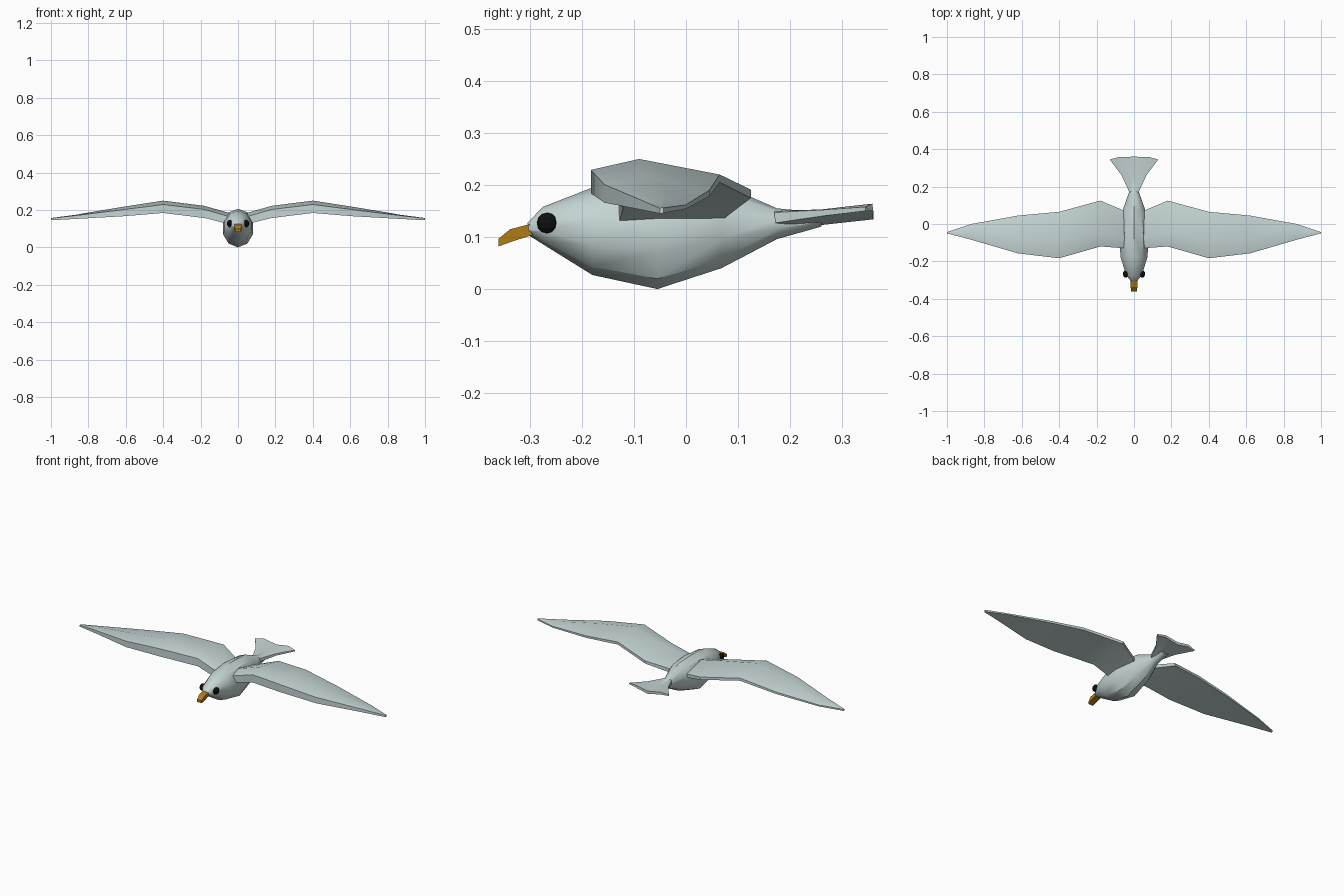
import bpy, bmesh, math

if "Cube" in bpy.data.objects:
    bpy.data.objects.remove(bpy.data.objects["Cube"])


def material(name, color):
    m = bpy.data.materials.new(name)
    m.diffuse_color = (*color, 1)
    m.use_nodes = True
    m.node_tree.nodes["Principled BSDF"].inputs["Base Color"].default_value = m.diffuse_color
    return m


feather = material("feather", (0.56, 0.66, 0.66))
horn = material("horn", (0.42, 0.2, 0.01))
black = material("black", (0.005, 0.005, 0.005))


def loft(name, rings, mat, mirror=False, smooth=None):
    """Skin equal-length closed rings and cap both ends."""
    bm = bmesh.new()
    vs = [[bm.verts.new(p) for p in ring] for ring in rings]
    n = len(rings[0])
    for a, b in zip(vs, vs[1:]):
        for i in range(n):
            j = (i + 1) % n
            bm.faces.new((a[i], a[j], b[j], b[i]))
    bm.faces.new(vs[0])
    bm.faces.new(vs[-1])
    bmesh.ops.remove_doubles(bm, verts=bm.verts, dist=0.0005)
    bmesh.ops.recalc_face_normals(bm, faces=bm.faces)
    return finish(name, bm, mat, mirror, smooth)


def finish(name, bm, mat, mirror=False, smooth=None):
    me = bpy.data.meshes.new(name)
    bm.to_mesh(me)
    bm.free()
    ob = bpy.data.objects.new(name, me)
    bpy.context.collection.objects.link(ob)
    me.materials.append(mat)
    if smooth:
        bpy.ops.object.select_all(action='DESELECT')
        bpy.context.view_layer.objects.active = ob
        ob.select_set(True)
        bpy.ops.object.shade_smooth_by_angle(angle=math.radians(smooth))
    if mirror:
        ob.modifiers.new("mirror", 'MIRROR').use_mirror_merge = False
    return ob


# Body: y, bottom z, top z, half width
sections = [(-0.305, 0.105, 0.127, 0.018), (-0.275, 0.086, 0.158, 0.043),
            (-0.18, 0.027, 0.195, 0.075), (-0.055, 0.0, 0.207, 0.085),
            (0.068, 0.04, 0.202, 0.066), (0.175, 0.096, 0.155, 0.026),
            (0.26, 0.12, 0.147, 0.025)]
SIDES = 10
body = []
for y, lo, hi, w in sections:
    ring = []
    for k in range(SIDES):
        a = math.tau * k / SIDES + math.pi / 2
        ring.append((w * math.cos(a), y, (lo + hi) / 2 + (hi - lo) / 2 * math.sin(a)))
    body.append(ring)
loft("body", body, feather, smooth=35)

# Tail fan: rows of (x, y, top z, thickness) from the middle to the edge
rows = [[(0, 0.17, 0.15, 0.03), (0.015, 0.17, 0.15, 0.03), (0.025, 0.17, 0.147, 0.02)],
        [(0, 0.26, 0.148, 0.025), (0.042, 0.26, 0.153, 0.02), (0.066, 0.26, 0.152, 0.012)],
        [(0, 0.36, 0.15, 0.016), (0.08, 0.358, 0.164, 0.014), (0.13, 0.345, 0.158, 0.008)]]
tail = []
for row in rows:
    full = [(-x, y, z, t) for x, y, z, t in row[:0:-1]] + row
    tail.append([(x, y, z) for x, y, z, t in full] +
                [(x, y, z - t) for x, y, z, t in reversed(full)])
loft("tail", tail, feather, smooth=30)

# Wing: x, then front (y, low z, high z), ridge (y, z), rear (y, low z, high z)
stations = [
    (0.05, -0.13, 0.125, 0.165, -0.07, 0.185, 0.07, 0.133, 0.155),
    (0.18, -0.12, 0.157, 0.203, -0.05, 0.222, 0.125, 0.175, 0.191),
    (0.40, -0.183, 0.184, 0.229, -0.09, 0.25, 0.065, 0.205, 0.22),
    (0.62, -0.157, 0.166, 0.201, -0.08, 0.216, 0.045, 0.178, 0.19),
    (0.87, -0.084, 0.152, 0.17, -0.045, 0.174, 0.0, 0.154, 0.162),
    (1.0, -0.05, 0.145, 0.155, -0.046, 0.157, -0.043, 0.146, 0.156)]
wing = [[(x, fy, fl), (x, fy, fh), (x, ry, rz), (x, by, bh), (x, by, bl)]
        for x, fy, fl, fh, ry, rz, by, bl, bh in stations]
loft("wings", wing, feather, mirror=True, smooth=30)

# Beak: y, bottom z, top z, half width
beak = [[(-w, y, lo), (w, y, lo), (w, y, hi), (-w, y, hi)] for y, lo, hi, w in
        [(-0.295, 0.104, 0.126, 0.019), (-0.338, 0.09, 0.115, 0.018), (-0.36, 0.082, 0.097, 0.015)]]
loft("beak", beak, horn)

# Eyes
bm = bmesh.new()
bmesh.ops.create_uvsphere(bm, u_segments=10, v_segments=6, radius=0.02)
bmesh.ops.scale(bm, vec=(0.8, 1, 1), verts=bm.verts)
bmesh.ops.translate(bm, vec=(0.044, -0.267, 0.127), verts=bm.verts)
finish("eyes", bm, black, mirror=True)
